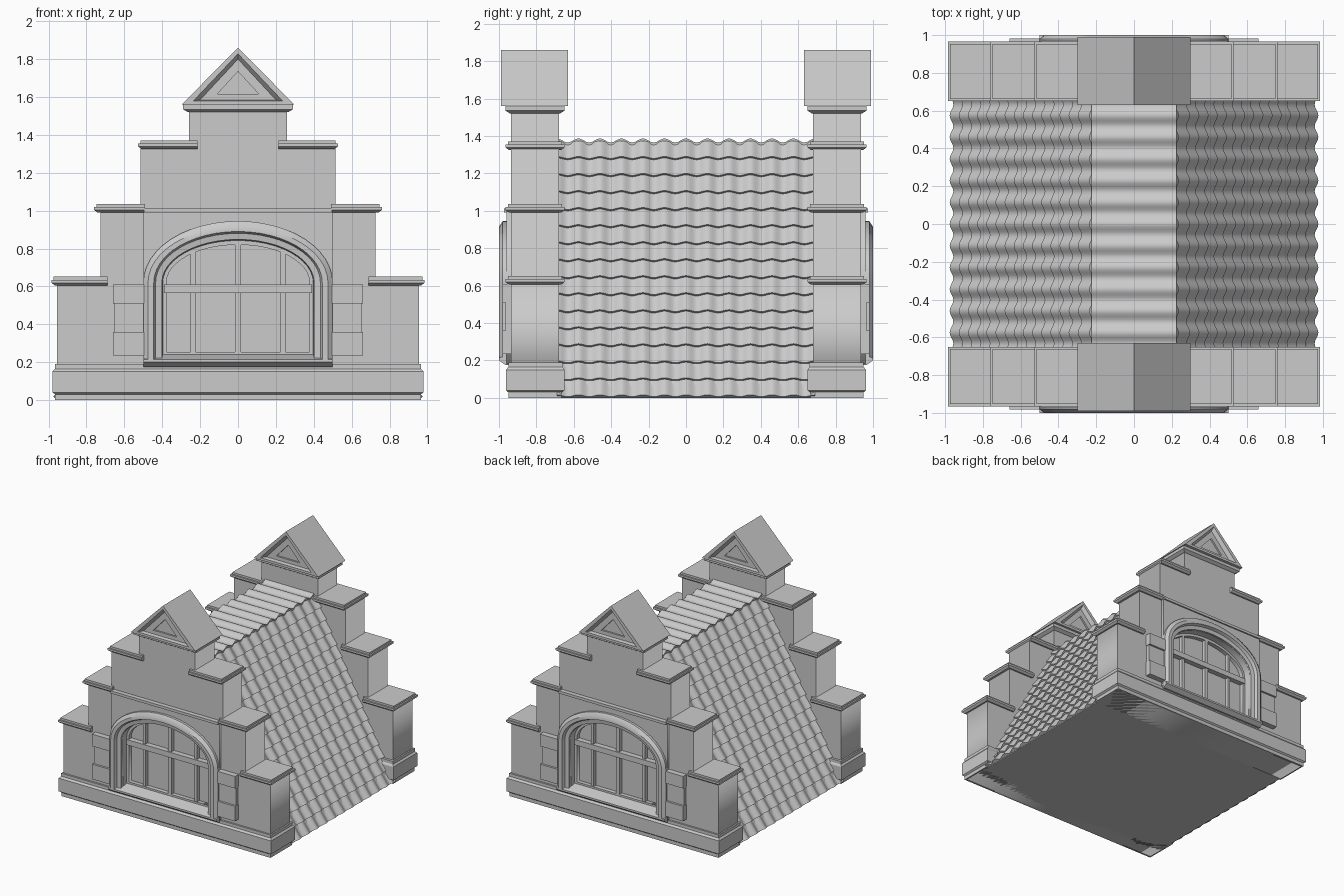
import bpy, bmesh, math
from mathutils import Vector

if "Cube" in bpy.data.objects:
    bpy.data.objects.remove(bpy.data.objects["Cube"])


def finish(name, bm, mirror="", smooth=False):
    bmesh.ops.remove_doubles(bm, verts=bm.verts, dist=1e-5)
    bmesh.ops.recalc_face_normals(bm, faces=bm.faces)
    me = bpy.data.meshes.new(name)
    bm.to_mesh(me)
    bm.free()
    ob = bpy.data.objects.new(name, me)
    bpy.context.collection.objects.link(ob)
    if smooth:
        bpy.ops.object.select_all(action='DESELECT')
        ob.select_set(True)
        bpy.context.view_layer.objects.active = ob
        bpy.ops.object.shade_smooth_by_angle(angle=math.radians(35))
    if mirror:
        mod = ob.modifiers.new("mirror", 'MIRROR')
        mod.use_axis = ("x" in mirror, "y" in mirror, False)
        mod.use_mirror_merge = False
    return ob


def loft(name, rings, mirror="y", closed=True, caps=True, smooth=False):
    """Skin a series of equal-length rings of 3D points."""
    bm = bmesh.new()
    vs = [[bm.verts.new(p) for p in r] for r in rings]
    n = len(rings[0])
    for a, b in zip(vs, vs[1:]):
        for i in range(n if closed else n - 1):
            j = (i + 1) % n
            bm.faces.new((a[i], a[j], b[j], b[i]))
    if caps:
        bm.faces.new(vs[0])
        bm.faces.new(vs[-1])
    return finish(name, bm, mirror, smooth)


def rect(x0, x1, y0, y1, z):
    return [(x0, y0, z), (x1, y0, z), (x1, y1, z), (x0, y1, z)]


def box(name, x0, x1, y0, y1, z0, z1, mirror="y"):
    return loft(name, [rect(x0, x1, y0, y1, z0), rect(x0, x1, y0, y1, z1)], mirror)


def plate(name, loops, y0, y1):
    """Extrude x-z outlines along y; inner loops become holes."""
    cu = bpy.data.curves.new(name, 'CURVE')
    cu.dimensions, cu.fill_mode, cu.extrude = '2D', 'BOTH', (y1 - y0) / 2
    for lp in loops:
        sp = cu.splines.new('POLY')
        sp.points.add(len(lp) - 1)
        for p, (x, z) in zip(sp.points, lp):
            p.co = (x, z, 0, 1)
        sp.use_cyclic_u = True
    tmp = bpy.data.objects.new(name + "_outline", cu)
    bpy.context.collection.objects.link(tmp)
    me = bpy.data.meshes.new_from_object(tmp.evaluated_get(bpy.context.evaluated_depsgraph_get()))
    bm = bmesh.new()
    bm.from_mesh(me)
    bpy.data.objects.remove(tmp)
    for v in bm.verts:
        v.co = Vector((v.co.x, (y0 + y1) / 2 - v.co.z, v.co.y))
    return finish(name, bm, "y")


def arch(a, top, bottom, spring=0.62, n=24):
    """Outline of an opening with straight jambs and an elliptical head."""
    head = [(a * math.cos(math.pi * i / n), spring + (top - spring) * math.sin(math.pi * i / n))
            for i in range(n + 1)]
    return [(a, bottom)] + head + [(-a, bottom)]


# Stepped gable wall with arched opening
half = [(.955, 0), (.955, .63), (.725, .63), (.725, 1.01), (.515, 1.01),
        (.515, 1.35), (.26, 1.35), (.26, 1.54)]
opening = arch(.40, .845, .22)
plate("gable_wall", [half + [(-x, z) for x, z in reversed(half)], opening], -.935, -.68)

# Plinth with chamfered top
loft("plinth", [rect(-x, x, y0, y1, z) for x, y0, y1, z in (
    (.965, -.95, -.665, 0), (.965, -.95, -.665, .03), (.98, -.963, -.65, .04),
    (.98, -.963, -.65, .15), (.967, -.95, -.66, .165), (.967, -.95, -.66, .19))])

# Two-layer coping stones on each step
for i, (inner, outer, z) in enumerate(((.69, .985, .605), (.49, .76, .99), (.215, .527, 1.325))):
    loft(f"step_coping_{i + 1}", [rect(inner, outer - d, -.965 + d, -.65 - d, z + h) for d, h in (
        (.018, 0), (0, .014), (0, .03), (.012, .03), (.012, .046))], "xy")
loft("neck_coping", [rect(-x, x, y0, y1, z) for x, y0, y1, z in (
    (.265, -.94, -.675, 1.52), (.29, -.965, -.65, 1.535), (.29, -.965, -.65, 1.562))])


# Pediment block, with a recessed triangle on both faces
def tri(w, z0, z1, y):
    return [(-w, y, z0), (w, y, z0), (0, y, z1)]


faces = [(.11, 1.615, 1.735, .045), (.11, 1.615, 1.735, .03), (.2, 1.585, 1.80, .03),
         (.235, 1.58, 1.828, 0), (.298, 1.56, 1.86, 0)]
loft("pediment", [tri(w, a, b, -.99 + d) for w, a, b, d in faces] +
     [tri(w, a, b, -.63 - d) for w, a, b, d in reversed(faces)])

# Raised panel around the window and its top moulding
plate("window_panel", [[(.5, .18), (.5, 1.0), (-.5, 1.0), (-.5, .18)], opening], -.96, -.93)
box("panel_moulding", -.495, .495, -.972, -.93, .99, 1.012)

# Arched surround with stepped moulding
loft("arch_surround", [[(x, y, z) for x, z in arch(a, t, .2)] for a, t, y in (
    (.5, .945, -.95), (.5, .945, -.98), (.475, .915, -1), (.445, .89, -1),
    (.435, .88, -.975), (.402, .848, -.97), (.395, .84, -.87))],
    closed=False, caps=False, smooth=True)

# Side blocks beside the arch
for i, (z0, z1, w, y) in enumerate(((.235, .36, .66, -.982), (.36, .51, .655, -.965),
                                    (.51, .61, .66, -.982))):
    box(f"side_block_{i + 1}", .49, w, y, -.93, z0, z1, "xy")

# Sill
loft("window_sill", [[(x, -.93, .175), (x, -.965, .175), (x, -1, .2), (x, -1, .215),
                      (x, -.86, .25), (x, -.86, .175)] for x in (-.5, .5)])

# Window frame, glazing bars and pane
plate("window_frame", [arch(.41, .855, .21), arch(.378, .82, .255)], -.90, -.85)
box("window_pane", -.41, .41, -.865, -.84, .2, .86)
box("transom", -.39, .39, -.91, -.86, .565, .61)
box("centre_mullion", -.015, .015, -.90, -.86, .23, .835)
box("side_mullion", .225, .25, -.895, -.86, .23, .80, "xy")

# Roof core
loft("roof_core", [[(-.95, y, 0), (.95, y, 0), (.205, y, 1.355), (-.205, y, 1.355)]
                   for y in (-.69, .69)], "")

# Wavy roof tiles in overlapping rows
WAVES, SEG, ROWS = 12, 8, 15
ys = [-.69 + 1.38 * i / (WAVES * SEG) for i in range(WAVES * SEG + 1)]


def wave(y):
    return .011 * math.cos(2 * math.pi * y / .115)


foot, crest = Vector((.945, 0, 0)), Vector((.218, 0, 1.365))
normal = Vector((crest.z, 0, foot.x - crest.x)).normalized()
rings = [[foot + Vector((0, y, 0)) for y in ys]]
for r in range(ROWS):
    for t, lift in ((r / ROWS, .024), ((r + 1) / ROWS, .008)):
        p = foot.lerp(crest, t)
        rings.append([p + Vector((0, y, 0)) + normal * (lift + wave(y)) for y in ys])
for ring in rings:
    for p in ring:
        p.z = max(p.z, 0)
loft("roof_tiles", rings, "x", closed=False, caps=False, smooth=True)

# Flat ridge tiles across the top
ridge = [[Vector((x, y, 1.376 + wave(y) * k)) for y in ys] for x, k in ((-.225, 1), (.225, 1))]
low = [[p - Vector((0, 0, .03)) for p in r] for r in ridge]
loft("ridge_tiles", [low[0], ridge[0], ridge[1], low[1]], "", closed=False, caps=False, smooth=True)
